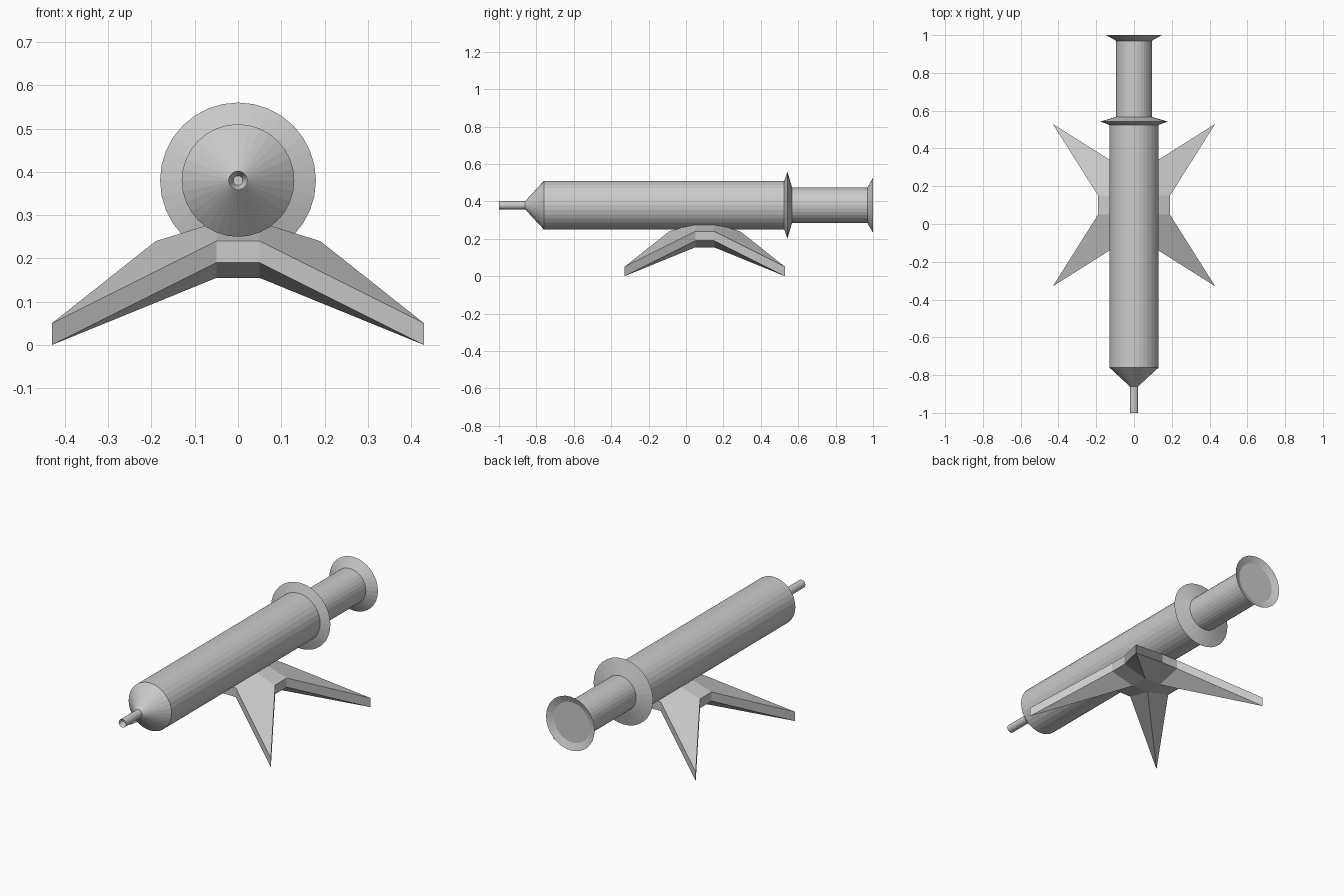
import bpy, bmesh, math
from mathutils import Matrix, Vector

if "Cube" in bpy.data.objects:
    bpy.data.objects.remove(bpy.data.objects["Cube"])

AXIS_Z = 0.38
SIDES = 32


def finish(bm, name):
    bmesh.ops.remove_doubles(bm, verts=bm.verts, dist=0.0005)
    bmesh.ops.recalc_face_normals(bm, faces=bm.faces)
    mesh = bpy.data.meshes.new(name)
    bm.to_mesh(mesh)
    bm.free()
    obj = bpy.data.objects.new(name, mesh)
    bpy.context.collection.objects.link(obj)
    return obj


def lathe(name, profile):
    """Turn (radius, y) points around the tube axis and cap both ends."""
    bm = bmesh.new()
    rings = []
    for r, y in profile:
        rings.append([bm.verts.new((r * math.cos(a), y, AXIS_Z + r * math.sin(a)))
                      for a in (2 * math.pi * i / SIDES for i in range(SIDES))])
    for a, b in zip(rings, rings[1:]):
        for i in range(SIDES):
            j = (i + 1) % SIDES
            bm.faces.new((a[i], a[j], b[j], b[i]))
    bm.faces.new(rings[0])
    bm.faces.new(rings[-1])
    return finish(bm, name)


# Tube from hollow nozzle tip through barrel, collar, plunger and dished thumb plate
lathe("syringe_tube", [
    (0.011, -0.97), (0.022, -1.0), (0.022, -0.86), (0.13, -0.76),
    (0.13, 0.525), (0.18, 0.542), (0.095, 0.567),
    (0.095, 0.97), (0.147, 1.0), (0.11, 0.985),
])


# Four-legged stand: one leg and one notch wall, repeated around the centre
def build_stand():
    bm = bmesh.new()
    c, n, t = 0.05, 0.19, 0.43
    quarter = [
        [(c, c, 0.283), (n, c, 0.24), (t, t, 0.05), (c, n, 0.24)],      # leg top
        [(n, c, 0.24), (n, c, 0.19), (t, t, 0), (t, t, 0.05)],          # leg side
        [(c, n, 0.24), (t, t, 0.05), (t, t, 0), (c, n, 0.19)],          # leg side
        [(c, c, 0.155), (t, t, 0), (n, c, 0.19)],                       # underside
        [(c, c, 0.155), (c, n, 0.19), (t, t, 0)],                       # underside
        [(c, -c, 0.283), (n, -c, 0.24), (n, c, 0.24), (c, c, 0.283)],   # notch top
        [(n, -c, 0.24), (n, -c, 0.19), (n, c, 0.19), (n, c, 0.24)],     # notch wall
        [(n, -c, 0.19), (c, -c, 0.155), (c, c, 0.155), (n, c, 0.19)],   # notch base
    ]
    for k in range(4):
        rot = Matrix.Rotation(k * math.pi / 2, 3, 'Z')
        for face in quarter:
            bm.faces.new([bm.verts.new(rot @ Vector(p)) for p in face])
    for z in (0.283, 0.155):                                            # centre plates
        bm.faces.new([bm.verts.new((x, y, z))
                      for x, y in ((-c, -c), (c, -c), (c, c), (-c, c))])
    bmesh.ops.translate(bm, verts=bm.verts, vec=(0, 0.1, 0))
    return finish(bm, "stand")


build_stand()
